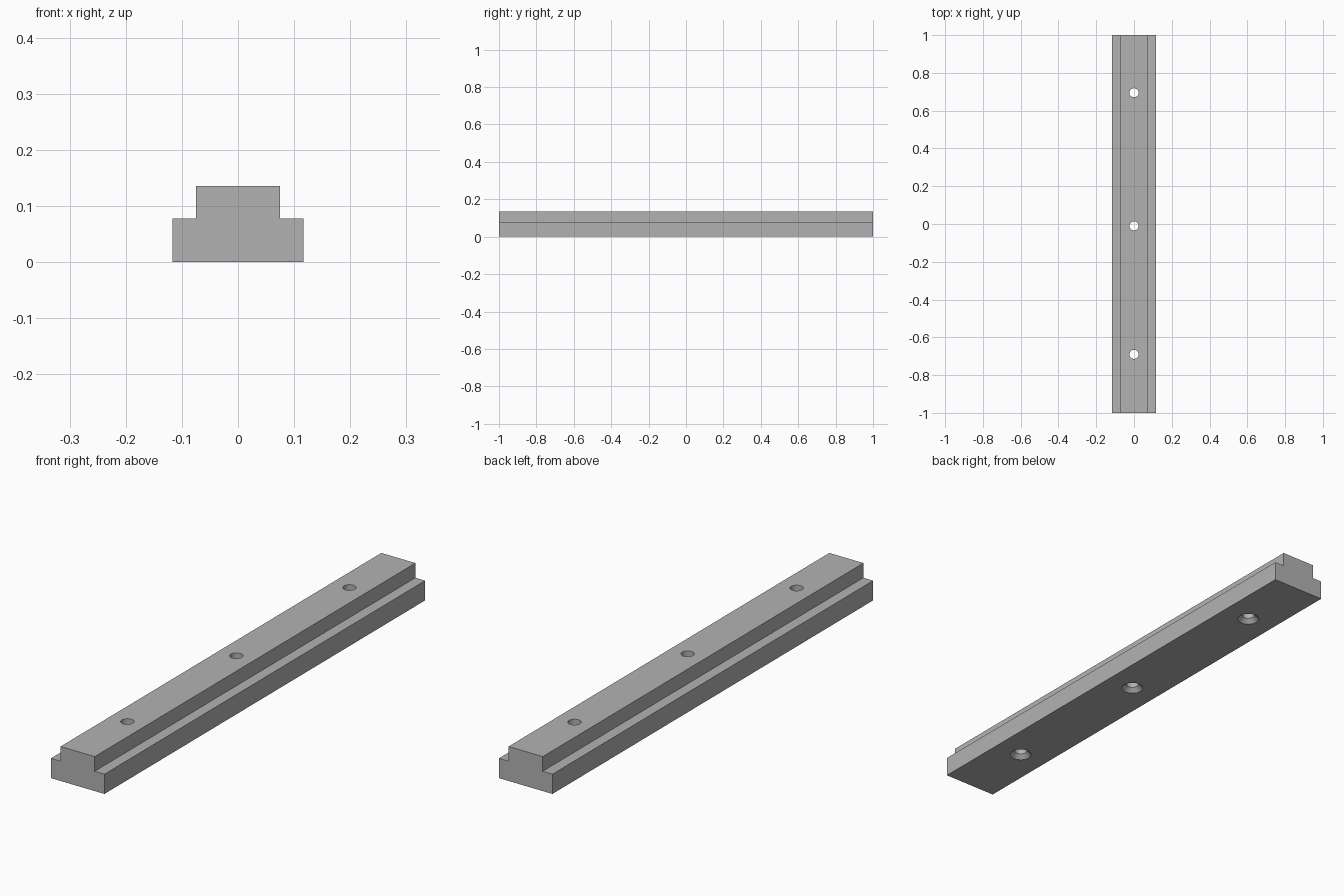
import bpy
import bmesh

cube = bpy.data.objects.get("Cube")
if cube:
    bpy.data.objects.remove(cube, do_unlink=True)

LENGTH = 2.0
BASE_HALF, TOP_HALF = 0.117, 0.0745
STEP_Z, TOP_Z = 0.078, 0.136
HOLE_R, SINK_R = 0.024, 0.041
HOLE_Y = (-0.69, -0.01, 0.695)

# Plain grey metal
grey = bpy.data.materials.new("grey metal")
grey.use_nodes = True
colour = (0.45, 0.45, 0.45, 1)
grey.diffuse_color = colour
grey.node_tree.nodes["Principled BSDF"].inputs["Base Color"].default_value = colour


def make_object(name, bm):
    bmesh.ops.recalc_face_normals(bm, faces=bm.faces)
    mesh = bpy.data.meshes.new(name)
    bm.to_mesh(mesh)
    bm.free()
    mesh.materials.append(grey)
    obj = bpy.data.objects.new(name, mesh)
    bpy.context.collection.objects.link(obj)
    return obj


# Stepped bar: half profile mirrored, then extruded along y
half = [(BASE_HALF, 0), (BASE_HALF, STEP_Z), (TOP_HALF, STEP_Z), (TOP_HALF, TOP_Z)]
profile = half + [(-x, z) for x, z in reversed(half)]
bm = bmesh.new()
face = bm.faces.new([bm.verts.new((x, -LENGTH / 2, z)) for x, z in profile])
extruded = bmesh.ops.extrude_face_region(bm, geom=[face])["geom"]
bmesh.ops.translate(bm, vec=(0, LENGTH, 0),
                    verts=[v for v in extruded if isinstance(v, bmesh.types.BMVert)])
rail = make_object("stepped_rail", bm)


# Screw hole cutter: a straight shaft with a cone opening at the underside
def hole_cutter(y):
    sink_depth = SINK_R - HOLE_R
    margin = 0.01
    rings = [(SINK_R + margin, -margin), (HOLE_R, sink_depth), (HOLE_R, TOP_Z + margin)]
    bm = bmesh.new()
    loops = []
    for radius, z in rings:
        ring = bmesh.ops.create_circle(bm, segments=40, radius=radius)["verts"]
        bmesh.ops.translate(bm, verts=ring, vec=(0, y, z))
        loops.append(ring)
    for low, high in zip(loops, loops[1:]):
        for i in range(len(low)):
            bm.faces.new((low[i - 1], low[i], high[i], high[i - 1]))
    bm.faces.new(loops[0])
    bm.faces.new(loops[-1])
    cutter = make_object("screw_hole_cutter", bm)
    cutter.hide_render = True
    return cutter


# Cut the three holes and drop the cutters
cutters = [hole_cutter(y) for y in HOLE_Y]
for cutter in cutters:
    cut = rail.modifiers.new("screw hole", "BOOLEAN")
    cut.operation = "DIFFERENCE"
    cut.solver = "EXACT"
    cut.object = cutter

bpy.ops.object.select_all(action="DESELECT")
bpy.context.view_layer.objects.active = rail
rail.select_set(True)
for name in [m.name for m in rail.modifiers]:
    bpy.ops.object.modifier_apply(modifier=rail.modifiers[0].name)
for cutter in cutters:
    bpy.data.objects.remove(cutter, do_unlink=True)

# Round hole walls, crisp bar edges
bpy.ops.object.shade_smooth_by_angle(angle=0.52)
